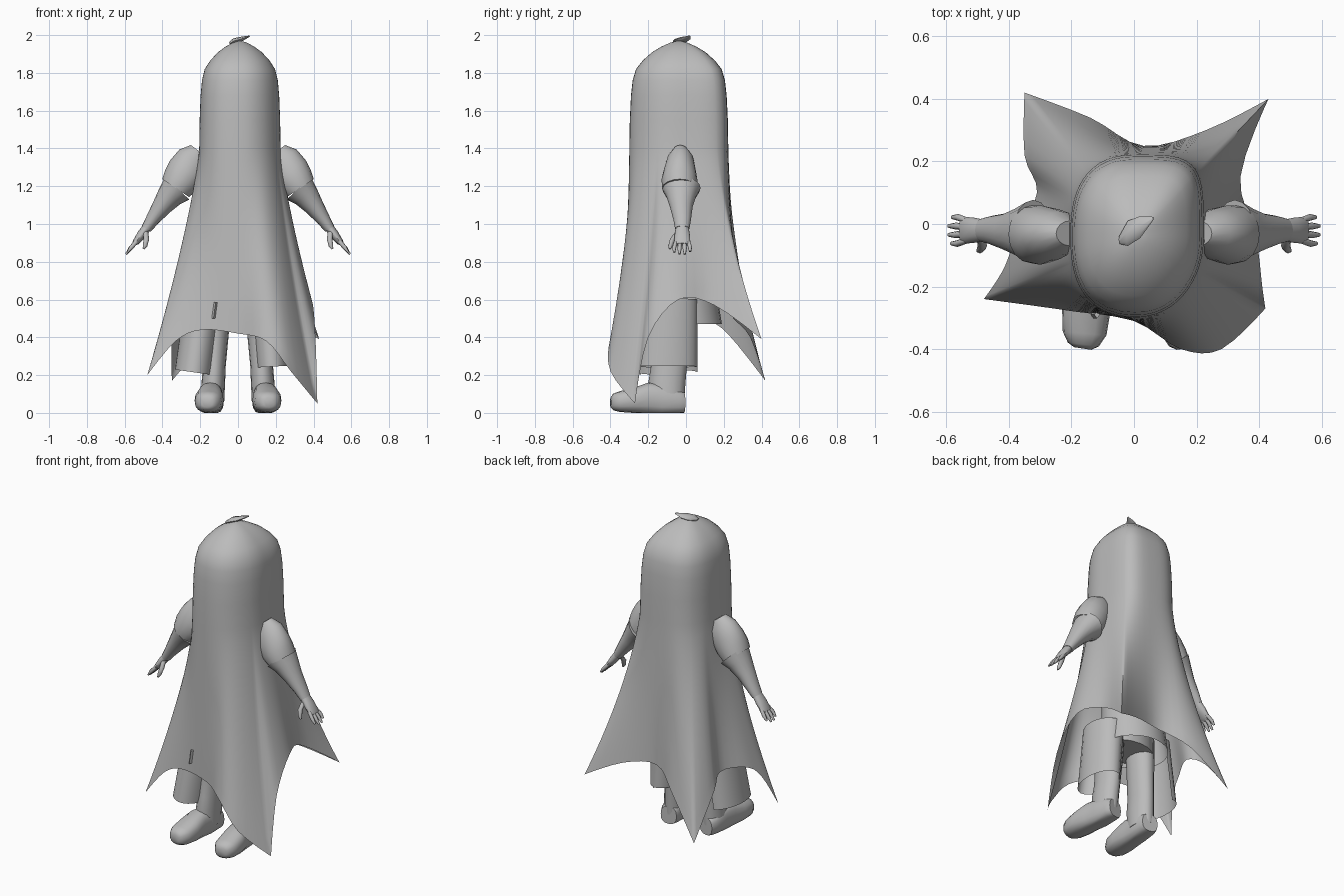
import bpy, math
from mathutils import Vector

cube = bpy.data.objects.get("Cube")
if cube:
    bpy.data.objects.remove(cube)

grey = bpy.data.materials.new("plain_grey")
grey.use_nodes = True
COLOUR = (0.5, 0.5, 0.5, 1)
grey.diffuse_color = COLOUR
grey.node_tree.nodes["Principled BSDF"].inputs["Base Color"].default_value = COLOUR
Y, Z = Vector((0, 1, 0)), Vector((0, 0, 1))


def make(name, verts, faces, angle=50):
    mesh = bpy.data.meshes.new(name)
    mesh.from_pydata(verts, [], faces)
    mesh.materials.append(grey)
    obj = bpy.data.objects.new(name, mesh)
    bpy.context.collection.objects.link(obj)
    bpy.ops.object.select_all(action='DESELECT')
    obj.select_set(True)
    bpy.context.view_layer.objects.active = obj
    bpy.ops.object.mode_set(mode='EDIT')
    bpy.ops.mesh.select_all(action='SELECT')
    bpy.ops.mesh.normals_make_consistent(inside=False)
    bpy.ops.object.mode_set(mode='OBJECT')
    bpy.ops.object.shade_smooth_by_angle(angle=math.radians(angle))
    return obj


def bridge(rows, n, closed=True):
    return [(r * n + i, r * n + (i + 1) % n, (r + 1) * n + (i + 1) % n, (r + 1) * n + i)
            for r in range(rows - 1) for i in range(n if closed else n - 1)]


def tube(name, path, side=1, ref=Y, n=16, caps=True, power=2.0, arc=None):
    """Loft rings (x, y, z, radius, radius along ref) along a path."""
    pts = [Vector((p[0] * side, p[1], p[2])) for p in path]
    verts = []
    for k, p in enumerate(path):
        d = pts[min(k + 1, len(pts) - 1)] - pts[max(k - 1, 0)]
        u = d.cross(ref).normalized()
        for i in range(n):
            a = 2 * math.pi * i / n if arc is None else arc[0] + (arc[1] - arc[0]) * i / (n - 1)
            c, s = math.cos(a), math.sin(a)
            c = math.copysign(abs(c) ** (2 / power), c)
            s = math.copysign(abs(s) ** (2 / power), s)
            v = pts[k] + u * c * p[3] + ref * s * p[4]
            v.z = max(v.z, 0)
            verts.append(v)
    faces = bridge(len(path), n, arc is None)
    if caps:
        faces += [tuple(range(n)), tuple(range(len(verts) - n, len(verts)))]
    return make(name, verts, faces)


# Draped sheet: hem loop with four sharp corners
hem = [(-.48, -.24, .20), (-.33, -.26, .38), (-.19, -.28, .44), (0, -.31, .42),
       (.15, -.40, .38), (.28, -.40, .22), (.42, -.27, .05), (.41, -.20, .40),
       (.39, -.04, .60), (.34, .15, .57), (.43, .40, .39), (.23, .30, .48),
       (.03, .25, .50), (-.14, .34, .40), (-.35, .42, .17), (-.35, .22, .42),
       (-.31, .10, .49), (-.38, -.05, .48), (-.42, -.15, .40)]
TIPS = {0, 6, 10, 14}
STEP = 4
count = len(hem)
knots = [Vector(p) for p in hem]
tangents = [Vector() if i in TIPS else (knots[(i + 1) % count] - knots[i - 1]) / 2
            for i in range(count)]
loop = []
for i in range(count):
    k = (i + 1) % count
    for j in range(STEP):
        t = j / STEP
        ease = t * t * (3 - 2 * t)
        loop.append(knots[i].lerp(knots[k], ease) + tangents[i] * t * (1 - t) ** 2
                    - tangents[k] * t * t * (1 - t))
n = len(loop)
REACH = 3
soft = [sum((loop[(i + k) % n] for k in range(-REACH, REACH + 1)), Vector()) / (2 * REACH + 1)
        for i in range(n)]


def body_ring(scale, z, h):
    """Head and chest outline in a hem point's direction, each quadrant its own squareness."""
    x, y = h.x - .01, h.y + .04
    ang = math.atan2(y, x)
    power = (4.2 if x > 0 else 2.5) if y > 0 else (2.05 if x > 0 else 2.5)
    c, s = math.cos(ang), math.sin(ang)
    r = (abs(c / .207) ** power + abs(s / .252) ** power) ** (-1 / power) * scale
    return Vector((.01 + r * c, -.038 + r * s, z))


dome = [(.02, 1.97), (.18, 1.96), (.36, 1.94), (.56, 1.91), (.76, 1.865), (.9, 1.82),
        (.97, 1.76), (1.005, 1.68), (1.03, 1.55), (1.04, 1.4)]
sheet = [body_ring(s, z, h) for s, z in dome for h in loop]
ROWS = 14
for k in range(1, ROWS + 1):
    t = k / ROWS
    for h, s in zip(loop, soft):
        chest = body_ring(1.04, 1.4, h)
        p = chest.lerp(s.lerp(h, t), t ** 1.25)
        p.z = chest.z + (h.z - chest.z) * t
        sheet.append(p)
make("draped_sheet", sheet, bridge(len(dome) + ROWS, n) + [tuple(range(n))], 80)

# Small twisted tuft on the crown
tube("crown_tuft", [(-.045, -.05, 1.955, .008, .014), (-.02, -.03, 1.97, .014, .04),
                    (.02, -.01, 1.98, .012, .035), (.062, .018, 1.995, .003, .005)], n=8)

# Small tab on the front of the sheet
tube("front_tab", [(-.13, -.29, .5, .009, .012), (-.118, -.29, .585, .009, .012)], n=4)

# Inner garment
tube("inner_tunic", [(0, -.04, 1.3, .16, .13), (0, -.03, .9, .17, .15),
                     (0, 0, .47, .2, .19)], n=24, caps=False)
tube("hips", [(0, -.06, .8, .16, .12), (0, -.07, .5, .17, .13)])

for side, word in ((1, "left"), (-1, "right")):
    # Arm: puffed sleeve, flared gauntlet, hand
    tube(word + "_sleeve", [(.205, -.03, 1.385, .055, .04), (.235, -.03, 1.345, .09, .07),
                            (.27, -.033, 1.285, .103, .085), (.3, -.035, 1.235, .1, .095),
                            (.33, -.033, 1.19, .086, .092)], side)
    tube(word + "_gauntlet", [(.322, -.025, 1.19, .088, .102), (.36, -.025, 1.15, .07, .08),
                              (.405, -.025, 1.09, .052, .06), (.455, -.02, 1.02, .036, .046),
                              (.485, -.02, .975, .028, .038)], side)
    tube(word + "_palm", [(.48, -.02, .985, .024, .034), (.51, -.02, .945, .024, .04),
                          (.54, -.02, .905, .018, .043), (.553, -.02, .892, .01, .04)], side, n=12)
    for i, length in enumerate((.85, 1, 1, .8)):
        y = -.052 + i * .021
        out = (i - 1.5) * .007
        tube(word + "_finger", [(.535, y, .91, .012, .011),
                                (.535 + .035 * length, y + out, .91 - .04 * length, .011, .011),
                                (.535 + .058 * length, y + out, .91 - .07 * length, .005, .006)],
             side, n=8)
    tube(word + "_thumb", [(.49, -.04, .96, .014, .016), (.485, -.07, .92, .015, .015),
                           (.492, -.082, .885, .012, .012), (.5, -.085, .868, .005, .006)], side, n=8)

    # Leg with tall boot, splayed foot
    tube(word + "_boot_shaft", [(.11, -.08, .6, .075, .1), (.115, -.08, .44, .068, .095),
                                (.125, -.09, .25, .06, .095), (.13, -.1, .17, .062, .098),
                                (.135, -.1, .06, .062, .09)], side)
    tube(word + "_foot", [(.13, -.012, .055, .05, .055), (.135, -.04, .06, .06, .065),
                          (.14, -.13, .07, .062, .085), (.147, -.2, .075, .066, .085),
                          (.153, -.28, .066, .077, .066), (.158, -.35, .06, .07, .055),
                          (.162, -.385, .058, .05, .044), (.164, -.398, .055, .028, .025)],
         side, ref=Z, power=2.5)

# Left trouser leg, and open panel around the outside of the right leg
tube("left_trouser", [(.16, -.08, .6, .1, .14), (.18, -.1, .245, .085, .16)], n=24, caps=False)
tube("right_trouser", [(-.18, -.08, .6, .1, .14), (-.235, -.1, .215, .1, .16)],
     n=24, caps=False, arc=(.5 * math.pi, 1.85 * math.pi))
